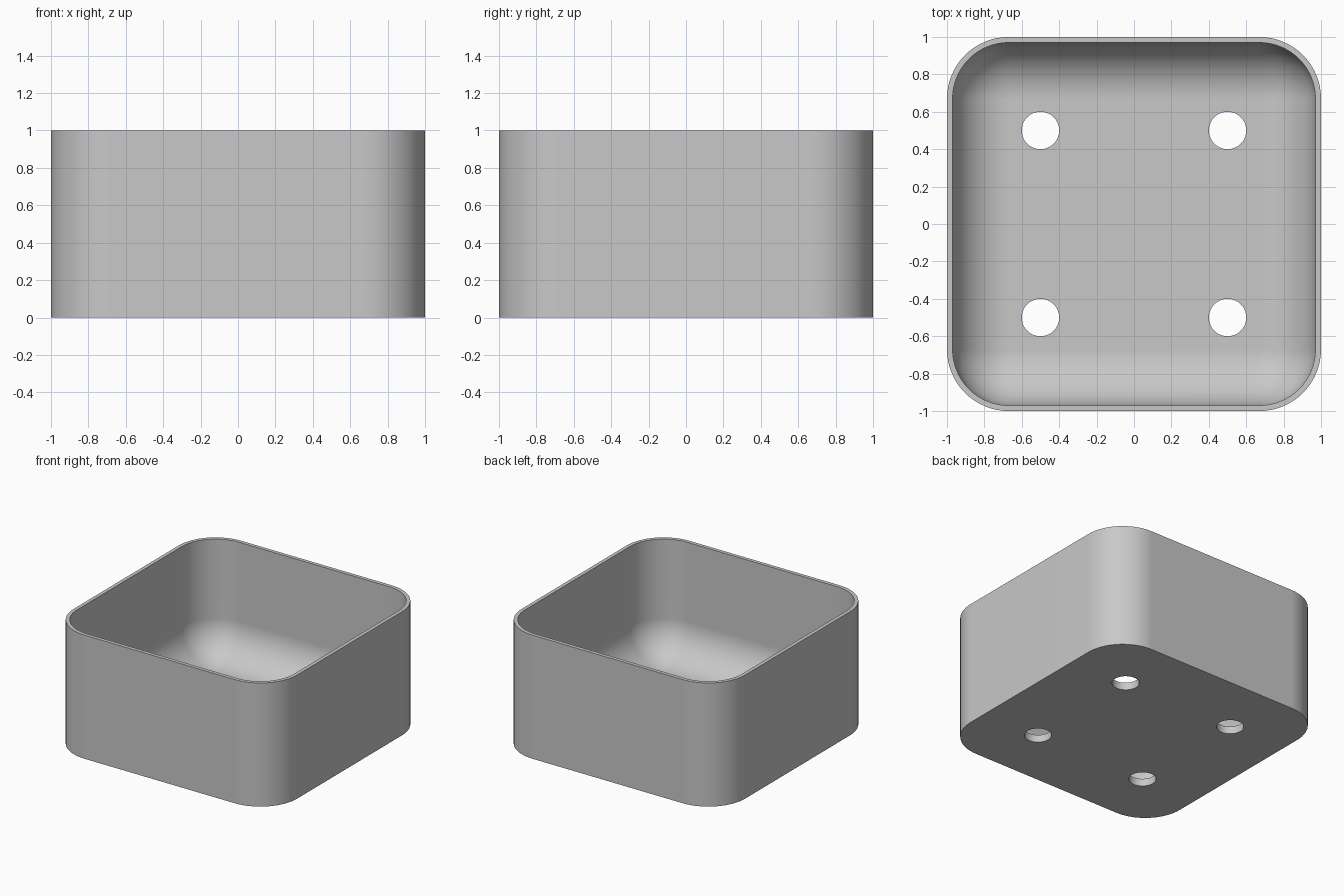
import bpy
import bmesh
import math

cube = bpy.data.objects.get("Cube")
if cube:
    bpy.data.objects.remove(cube, do_unlink=True)

CORNER = 0.67      # centre of every rounded corner
OUTER_R = 0.33     # outside corner radius
INNER_R = 0.30     # inside corner and floor fillet radius
HEIGHT = 1.0
FLOOR = 0.06
HOLE_R = 0.1
HOLE_POS = 0.5
STEPS = 16

grey = bpy.data.materials.new("plain grey")
grey.use_nodes = True
grey.diffuse_color = (0.58, 0.58, 0.58, 1)
grey.node_tree.nodes["Principled BSDF"].inputs["Base Color"].default_value = (0.58, 0.58, 0.58, 1)


def rounded_ring(bm, radius, z):
    """Square ring whose corners have the given radius about fixed centres."""
    ring = []
    for quarter, (sx, sy) in enumerate([(1, 1), (-1, 1), (-1, -1), (1, -1)]):
        for i in range(STEPS + 1):
            a = math.pi / 2 * (quarter + i / STEPS)
            ring.append(bm.verts.new((sx * CORNER + radius * math.cos(a),
                                      sy * CORNER + radius * math.sin(a), z)))
    return ring


# Tray shell: outer wall, rim, inner wall, then the fillet down to the floor
bm = bmesh.new()
profile = [(OUTER_R, 0), (OUTER_R, HEIGHT), (INNER_R, HEIGHT)]
for i in range(STEPS + 1):
    a = math.pi / 2 * i / STEPS
    profile.append((INNER_R * math.cos(a), FLOOR + INNER_R * (1 - math.sin(a))))
rings = [rounded_ring(bm, r, z) for r, z in profile]
for low, high in zip(rings, rings[1:]):
    for i in range(len(low)):
        j = (i + 1) % len(low)
        bm.faces.new((low[i], low[j], high[j], high[i]))
bm.faces.new(rings[0][::-1])
bm.faces.new(rings[-1])
bmesh.ops.remove_doubles(bm, verts=bm.verts, dist=0.0005)
bmesh.ops.recalc_face_normals(bm, faces=bm.faces)
mesh = bpy.data.meshes.new("tray")
bm.to_mesh(mesh)
bm.free()
tray = bpy.data.objects.new("tray", mesh)
bpy.context.collection.objects.link(tray)
mesh.materials.append(grey)

# Four drain holes through the floor
for x in (-HOLE_POS, HOLE_POS):
    for y in (-HOLE_POS, HOLE_POS):
        bpy.ops.mesh.primitive_cylinder_add(vertices=48, radius=HOLE_R, depth=0.4,
                                            location=(x, y, 0))
        cutter = bpy.context.object
        cutter.name = "hole_cutter"
        cutter.hide_render = True
        cutter.data.materials.append(grey)
        cut = tray.modifiers.new("drain hole", 'BOOLEAN')
        cut.operation = 'DIFFERENCE'
        cut.solver = 'EXACT'
        cut.object = cutter
        bpy.ops.object.select_all(action='DESELECT')
        tray.select_set(True)
        bpy.context.view_layer.objects.active = tray
        bpy.ops.object.modifier_apply(modifier=cut.name)
        bpy.data.objects.remove(cutter, do_unlink=True)

# Smooth fillets with crisp rim and hole edges
bpy.ops.object.shade_smooth_by_angle(angle=math.radians(30))
weighted = tray.modifiers.new("even shading", 'WEIGHTED_NORMAL')
weighted.keep_sharp = True
